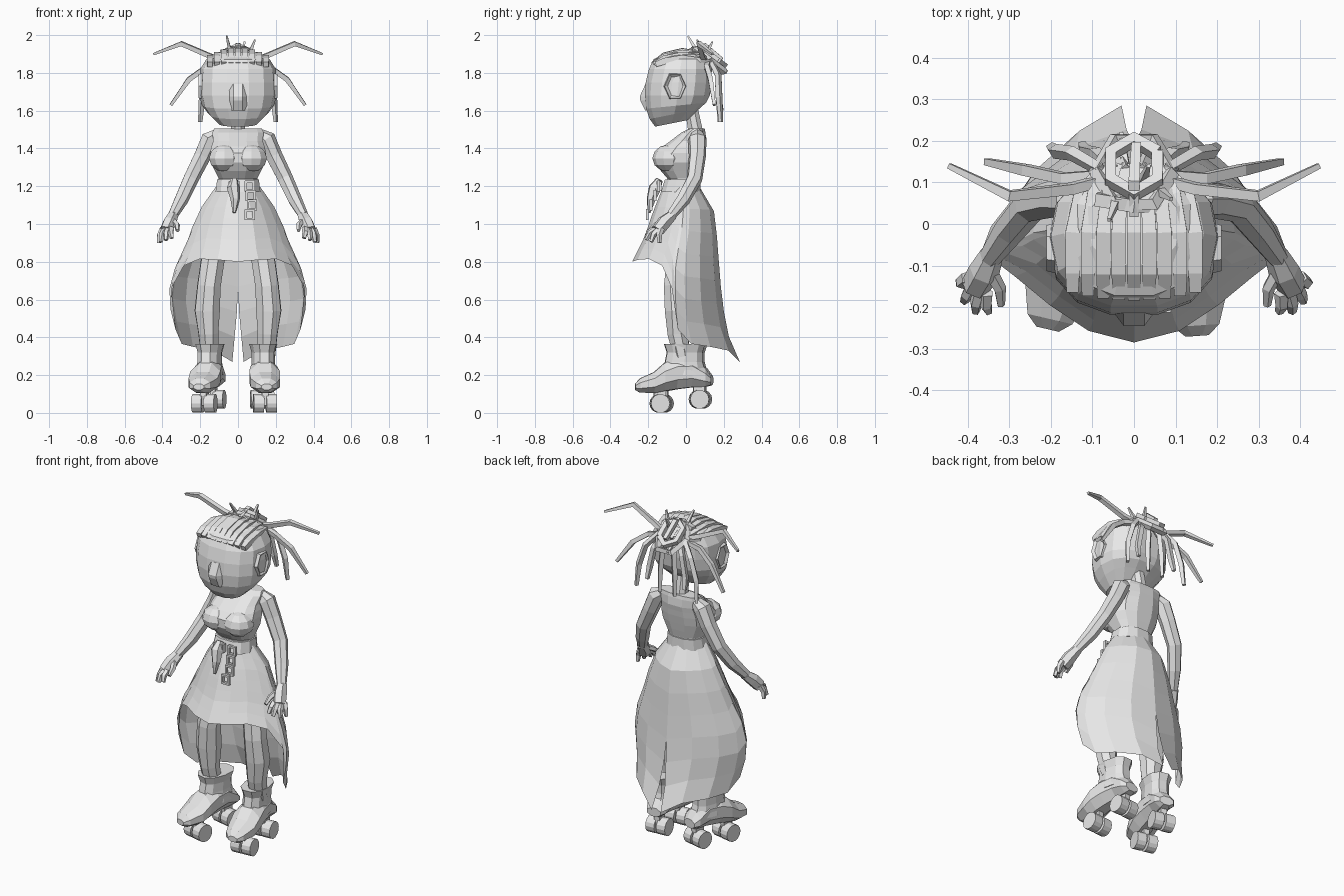
import bpy, bmesh, math
from mathutils import Vector, Quaternion, Matrix

cube = bpy.data.objects.get("Cube")
if cube:
    bpy.data.objects.remove(cube)

clay = bpy.data.materials.new("plain_grey")
clay.use_nodes = True
clay.diffuse_color = (0.8, 0.8, 0.8, 1)
clay.node_tree.nodes["Principled BSDF"].inputs["Base Color"].default_value = (0.8, 0.8, 0.8, 1)


def add_object(name, bm):
    bmesh.ops.remove_doubles(bm, verts=bm.verts, dist=0.0005)
    bmesh.ops.recalc_face_normals(bm, faces=bm.faces)
    mesh = bpy.data.meshes.new(name)
    bm.to_mesh(mesh)
    bm.free()
    mesh.materials.append(clay)
    obj = bpy.data.objects.new(name, mesh)
    bpy.context.collection.objects.link(obj)
    return obj


def loft(name, rings, closed=True, caps=True):
    """Skin a list of point rings."""
    bm = bmesh.new()
    rows = [[bm.verts.new(p) for p in ring] for ring in rings]
    n = len(rows[0])
    for a, b in zip(rows, rows[1:]):
        for i in range(n if closed else n - 1):
            j = (i + 1) % n
            bm.faces.new((a[i], a[j], b[j], b[i]))
    if caps:
        bm.faces.new(rows[0])
        bm.faces.new(rows[-1])
    return add_object(name, bm)


def oval(z, w, front, back, tilt=0, n=14, power=2.4):
    """Rounded ring between a front and a back depth, rising to the back by tilt."""
    ring = []
    for i in range(n):
        a = math.tau * (i + 0.5) / n
        s, c = math.sin(a), math.cos(a)
        x = w * math.copysign(abs(s) ** (2 / power), s)
        y = (front + back) / 2 - (back - front) / 2 * math.copysign(abs(c) ** (2 / power), c)
        ring.append((x, y, z + tilt * (y - front)))
    return ring


def stack(name, levels, **kw):
    return loft(name, [oval(*lv, **kw) for lv in levels])


def tube(name, path, radii, sides=4):
    """Faceted limb along a path with one radius per point."""
    pts = [Vector(p) for p in path]
    rings, q, last = [], Quaternion(), Vector((0, 0, 1))
    for i, p in enumerate(pts):
        t = (pts[min(i + 1, len(pts) - 1)] - pts[max(i - 1, 0)]).normalized()
        q = last.rotation_difference(t) @ q
        last = t
        rings.append([p + q @ Vector((radii[i] * math.cos(math.tau * (k + 0.5) / sides),
                                      radii[i] * math.sin(math.tau * (k + 0.5) / sides), 0))
                      for k in range(sides)])
    return loft(name, rings)


def box(name, center, size):
    bm = bmesh.new()
    bmesh.ops.create_cube(bm, size=1, matrix=Matrix.Translation(center) @ Matrix.Diagonal((*size, 1)))
    return add_object(name, bm)


def interp(table, z):
    """Linear lookup in (height, value) pairs sorted from top to bottom."""
    for (z0, v0), (z1, v1) in zip(table, table[1:]):
        if z >= z1:
            return v0 + (v1 - v0) * (z - z0) / (z1 - z0)
    return table[-1][1]


def flip(path, s):
    return [(s * x, y, z) for x, y, z in path]


# Head with a soft nose ridge, and neck
stack("head", [(1.515, .105, -.165, .01, .2), (1.555, .155, -.195, .07, .2), (1.61, .19, -.215, .11, .1),
               (1.68, .205, -.222, .13), (1.75, .205, -.217, .14), (1.82, .2, -.2, .14),
               (1.872, .168, -.175, .13), (1.908, .11, -.1, .09)], power=2.35)
loft("nose", [[(-.07, -.185, z), (-.025, y, z), (.025, y, z), (.07, -.185, z)]
              for z, y in ((1.74, -.215), (1.675, -.245), (1.655, -.242), (1.6, -.216))])
tube("neck", [(0, .055, 1.47), (0, .03, 1.6)], [.042, .038], 8)

# Torso with a full bust, and belt
stack("torso", [(1.16, .112, -.11, .07), (1.24, .105, -.1, .07), (1.28, .125, -.135, .08),
                (1.325, .148, -.16, .09), (1.375, .152, -.16, .1), (1.41, .145, -.125, .105),
                (1.44, .135, -.085, .11), (1.485, .14, -.025, .105), (1.505, .13, .015, .1)],
      n=12, power=2.5)
stack("belt", [(1.17, .122, -.135, .08), (1.235, .114, -.115, .078)], n=12)
for side, s in (("left", 1), ("right", -1)):
    bm = bmesh.new()
    bmesh.ops.create_uvsphere(bm, u_segments=10, v_segments=6, radius=.085,
                              matrix=Matrix.Diagonal((1, 1, .85, 1)))
    bust = add_object(side + "_bust", bm)
    bust.location = (s * .072, -.093, 1.348)

# Skirt: short pointed front, long split back
WIDTH = [(1.2, .115), (1.155, .145), (1.1, .188), (.97, .248), (.86, .285), (.8, .325), (.65, .365),
         (.55, .358), (.38, .315), (.27, .3)]
FRONT = [(1.2, -.12), (1.05, -.18), (.93, -.22), (.8, -.285), (.5, -.31), (.27, -.28)]
BACK = [(1.2, .07), (1.1, .135), (1.05, .155), (.85, .17), (.6, .19), (.42, .22), (.27, .285)]
HEM = [(0, .8), (20, .81), (40, .815), (60, .78), (77, .66), (90, .44), (108, .365),
       (130, .35), (155, .33), (180, .27)]
columns = []
for deg, hem in HEM:
    a, column = math.radians(deg), []
    for k in range(8):
        z = 1.2 + (hem - 1.2) * k / 7
        w, f, b = (interp(t, z) for t in (WIDTH, FRONT, BACK))
        c = math.cos(a)
        bend = abs(c) ** (1.7 if c > 0 else 1.35) * (1 if c > 0 else -1)
        x = max(0, .03 * (.6 - z) / .33) if deg == 180 else w * math.sin(a)
        column.append((x, (f + b) / 2 - (b - f) / 2 * bend, z))
    columns.append(column)
skirt = loft("skirt", columns, closed=False, caps=False)
mirror = skirt.modifiers.new("mirror", "MIRROR")
mirror.merge_threshold = 0.001

# Belt charms: hanging pouch and chain of square links
tube("belt_pouch", [(-.02, -.14, 1.235), (-.025, -.165, 1.19), (-.015, -.185, 1.13), (-.02, -.195, 1.06)],
     [.02, .035, .025, .008], 6)
box("belt_buckle", (-.02, -.145, 1.2), (.06, .03, .05))
for k in range(4):
    c = Vector((.062 + .006 * (k % 3), -.145 - .02 * k, 1.2 - .05 * k))
    for d in (-1, 1):
        box("chain_link_side", c + Vector((d * .021, 0, 0)), (.012, .015, .055))
        box("chain_link_bar", c + Vector((0, 0, d * .023)), (.052, .015, .012))

# Limbs and hands
for side, s in (("left", 1), ("right", -1)):
    tube(side + "_arm", flip([(.11, .06, 1.475), (.15, .06, 1.45), (.19, .06, 1.36), (.25, .045, 1.24),
                              (.3, -.015, 1.13), (.346, -.08, 1.045)], s),
         [.032, .05, .046, .042, .038, .027], 7)
    tube(side + "_palm", flip([(.341, -.07, 1.05), (.361, -.115, 1.01), (.381, -.15, .965)], s),
         [.028, .038, .036], 6)
    tips = [(.42, -.14, .9), (.408, -.185, .905), (.381, -.21, .915), (.35, -.21, .925)]
    for k, tip in enumerate(tips):
        root = Vector((.4 - .015 * k, -.13 - .012 * k, .975))
        mid = root.lerp(Vector(tip), .55) + Vector((.004, -.006, .008))
        tube(side + "_finger", flip([root, mid, tip], s), [.018, .016, .011], 5)
    tube(side + "_thumb", flip([(.348, -.11, 1.02), (.323, -.155, .995), (.32, -.195, .965)], s),
         [.018, .016, .01], 5)
    tube(side + "_leg", flip([(.09, -.02, 1.05), (.135, -.04, .8), (.154, -.055, .67), (.163, -.045, .54),
                              (.157, -.045, .42), (.15, -.02, .3)], s),
         [.085, .066, .066, .071, .056, .05], 8)

# Roller boots
FOOT = [(-.27, .03, .12, .155), (-.245, .06, .105, .185), (-.17, .085, .1, .22), (-.115, .088, .11, .27),
        (-.05, .078, .12, .3), (.03, .066, .13, .3), (.1, .064, .135, .24), (.13, .045, .145, .2)]
for side, x, shift, yaw in (("left", .133, 0, 4), ("right", -.147, .01, -13)):
    parts = [loft(side + "_boot_foot", [[(w * math.sin(a), y, (lo + hi) / 2 - (hi - lo) / 2 * math.cos(a))
                                         for a in (math.tau * (k + .5) / 8 for k in range(8))]
                                        for y, w, lo, hi in FOOT]),
             stack(side + "_boot_shaft", [(.2, .07, -.13, .11), (.27, .062, -.115, .09),
                                          (.32, .062, -.105, .09), (.365, .075, -.12, .105)], n=10)]
    for end, y, z in (("front", -.14, .05), ("back", .068, .072)):
        parts.append(box(f"{side}_{end}_axle_mount", (0, y, z + .03), (.035, .06, .08)))
        for d in (-1, 1):
            bm = bmesh.new()
            turn = Matrix.Translation((d * .034, y, z)) @ Matrix.Rotation(math.pi / 2, 4, 'Y')
            bmesh.ops.create_cone(bm, cap_ends=True, segments=14, radius1=.05, radius2=.05,
                                  depth=.055, matrix=turn)
            parts.append(add_object(f"{side}_{end}_wheel", bm))
    for part in parts:
        part.location = (x, shift, 0)
        part.rotation_euler.z = math.radians(yaw)

# Six-sided ears with a sunken middle
for side, s in (("left", 1), ("right", -1)):
    bm = bmesh.new()
    shape = (Matrix.Translation((s * .19, -.058, 1.73)) @ Matrix.Diagonal((1, .65, .85, 1))
             @ Matrix.Rotation(s * math.pi / 2, 4, 'Y'))
    bmesh.ops.create_cone(bm, cap_ends=True, segments=6, radius1=.1, radius2=.085, depth=.04, matrix=shape)
    outer = [f for f in bm.faces if s * f.normal.x > .9]
    bmesh.ops.inset_region(bm, faces=outer, thickness=.016, depth=-.012)
    add_object(side + "_ear", bm)

# Braided rows over the scalp
for k in range(-4, 5):
    x = k * .037
    drop = 1.7 * x * x
    tube("scalp_braid", [(x, -.175 + drop * .4, 1.845), (x, -.115, 1.892 - drop * .8),
                         (x, -.02, 1.915 - drop), (x * .88, .07, 1.902 - drop), (x * .5, .14, 1.855)],
         [.02, .024, .024, .022, .016])

# Knotted bun of strands, leaning back
for r, lift, phase in ((.09, 0, 0), (.065, .025, .5)):
    loop = []
    for k in range(7):
        a = math.tau * (k + phase) / 6
        y = r * math.sin(a)
        loop.append((r * math.cos(a), .125 + y + lift * .5, 1.865 + lift - .75 * y))
    tube("bun_loop", loop, [.02] * 7)
tube("bun_band", [(-.09, .06, 1.905), (0, .045, 1.925), (.06, .04, 1.9)], [.022, .022, .018])
tube("bun_center_strand", [(0, .02, 1.92), (0, .1, 1.945), (.005, .19, 1.87)], [.015, .019, .016])
for x, y, z in ((-.06, .01, 1.995), (.09, .06, 1.975), (.035, .14, 1.965), (-.03, .22, 1.81)):
    tube("bun_spike", [(x * .5, .09, 1.86), (x, y, z)], [.02, .006])

# Loose strands springing out and hanging down
for s in (1, -1):
    tube("upper_strand", flip([(.06, .11, 1.86), (.15, .085, 1.89), (.3, .068, 1.955), (.445, .14, 1.9)], s),
         [.016, .018, .017, .009])
    tube("side_strand", flip([(.06, .12, 1.86), (.17, .11, 1.83), (.26, .13, 1.765), (.355, .15, 1.63)], s),
         [.016, .018, .018, .011])
    for x, y, z in ((.2, .185, 1.54), (.125, .19, 1.6), (.05, .18, 1.54)):
        tube("back_strand", flip([(x * .4, .13, 1.87), (x * .75, .17, 1.79), (x * .95, .175, 1.67), (x, y, z)], s),
             [.016, .018, .018, .012])
